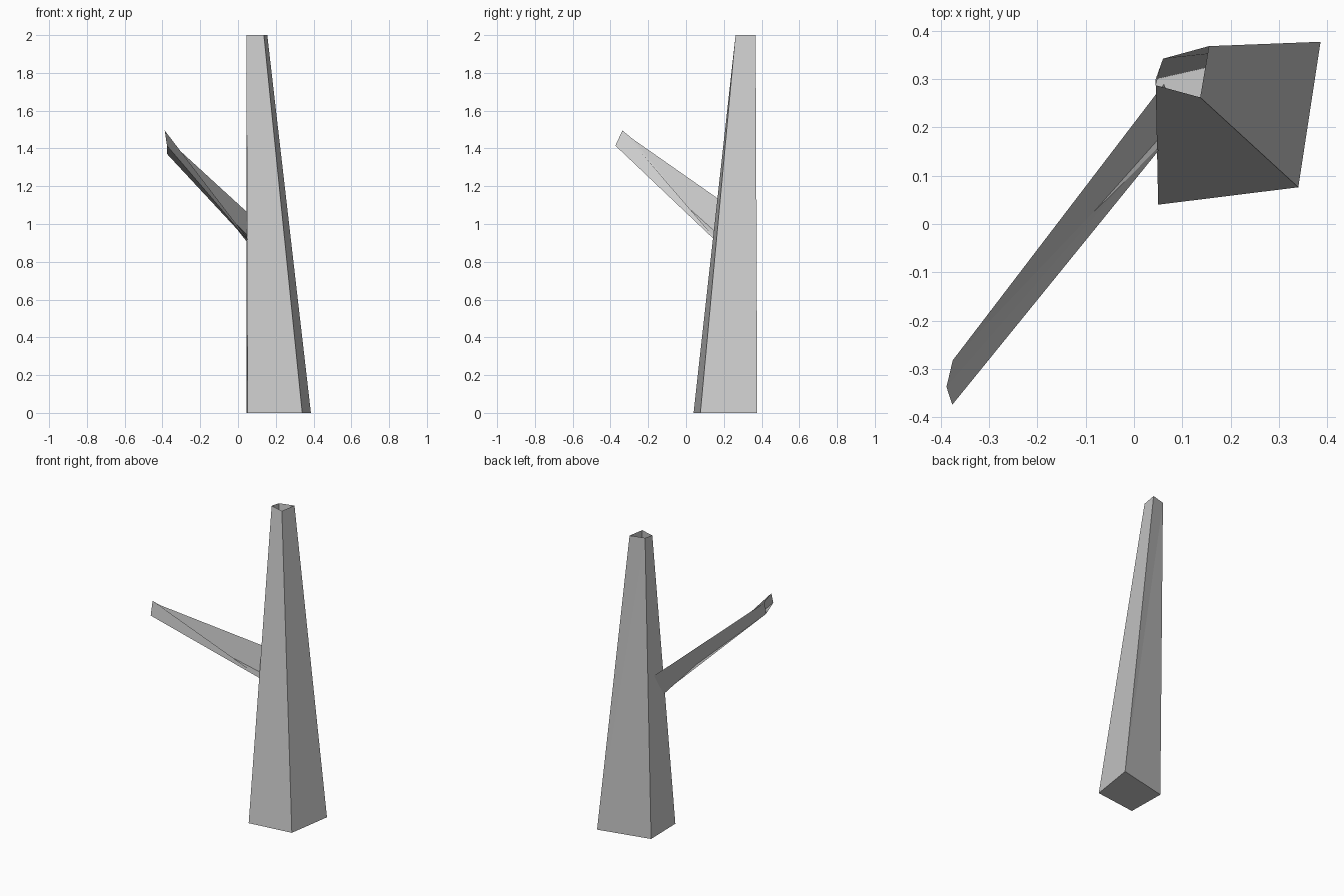
import bpy
import bmesh

cube = bpy.data.objects.get("Cube")
if cube:
    bpy.data.objects.remove(cube, do_unlink=True)

# Single grey material
grey = bpy.data.materials.new("plain_grey")
grey.use_nodes = True
color = (0.6, 0.6, 0.6, 1.0)
grey.diffuse_color = color
grey.node_tree.nodes["Principled BSDF"].inputs["Base Color"].default_value = color


def open_tube(name, start_ring, end_ring, split=None):
    """Loft two rings into a flat-shaded tube, capped at the start, open at the end."""
    bm = bmesh.new()
    a = [bm.verts.new(p) for p in start_ring]
    b = [bm.verts.new(p) for p in end_ring]
    n = len(a)
    for i in range(n):
        j = (i + 1) % n
        bm.faces.new((a[i], a[j], b[j], b[i]))
    bm.faces.new(a[::-1])
    if split:
        bmesh.ops.connect_verts(bm, verts=[a[split[0]], b[split[1]]])
    bmesh.ops.recalc_face_normals(bm, faces=bm.faces[:])
    mesh = bpy.data.meshes.new(name)
    bm.to_mesh(mesh)
    bm.free()
    mesh.materials.append(grey)
    obj = bpy.data.objects.new(name, mesh)
    bpy.context.collection.objects.link(obj)
    return obj


# Trunk: tapered four-sided tube, folded across its back side
base = [(0.05, 0.04), (0.34, 0.076), (0.386, 0.377), (0.045, 0.30)]
top = [(0.045, 0.287), (0.137, 0.262), (0.155, 0.368), (0.06, 0.342)]
open_tube("trunk",
          [(x, y, 0.0) for x, y in base],
          [(x, y, 2.0) for x, y in top],
          split=(2, 3))

# Branch: thin four-sided tube rooted inside the trunk
root = [(0.07, 0.19, 0.875), (0.09, 0.20, 0.87),
        (0.09, 0.22, 0.90), (0.062, 0.29, 1.05)]
tip = [(-0.388, -0.337, 1.495), (-0.376, -0.374, 1.415),
       (-0.375, -0.303, 1.37), (-0.375, -0.282, 1.45)]
open_tube("branch", root, tip)
